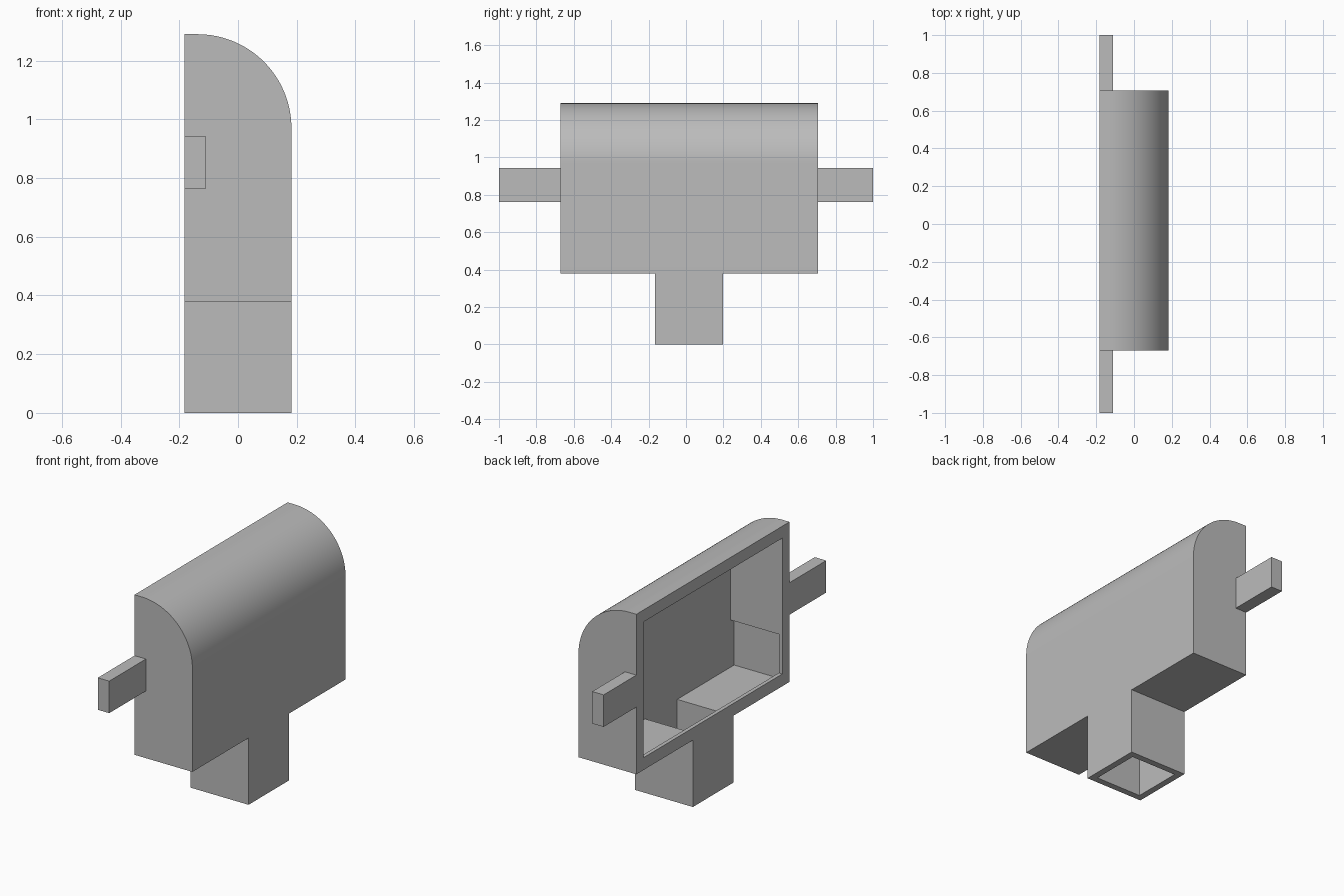
import bpy, bmesh, math

cube = bpy.data.objects.get("Cube")
if cube:
    bpy.data.objects.remove(cube, do_unlink=True)

grey = bpy.data.materials.new("plain_grey")
grey.use_nodes = True
colour = (0.5, 0.5, 0.5, 1)
grey.diffuse_color = colour
grey.node_tree.nodes["Principled BSDF"].inputs["Base Color"].default_value = colour


def prism(name, profile, y0, y1):
    """Extrude an (x, z) profile along y."""
    bm = bmesh.new()
    face = bm.faces.new([bm.verts.new((x, y0, z)) for x, z in profile])
    out = bmesh.ops.extrude_face_region(bm, geom=[face])
    verts = [v for v in out["geom"] if isinstance(v, bmesh.types.BMVert)]
    bmesh.ops.translate(bm, verts=verts, vec=(0, y1 - y0, 0))
    bmesh.ops.recalc_face_normals(bm, faces=bm.faces)
    mesh = bpy.data.meshes.new(name)
    bm.to_mesh(mesh)
    bm.free()
    mesh.materials.append(grey)
    obj = bpy.data.objects.new(name, mesh)
    bpy.context.collection.objects.link(obj)
    return obj


def box(name, x0, x1, y0, y1, z0, z1):
    return prism(name, [(x0, z0), (x1, z0), (x1, z1), (x0, z1)], y0, y1)


def rounded(x0, x1, z0, z1, radius):
    """Upright outline with one rounded upper corner."""
    arc = []
    for i in range(33):
        a = math.pi / 2 * i / 32
        arc.append((x1 - radius + radius * math.cos(a), z1 - radius + radius * math.sin(a)))
    return [(x0, z0), (x1, z0)] + arc + [(x0, z1)]


def cut(obj, cutter):
    mod = obj.modifiers.new("cut", 'BOOLEAN')
    mod.operation = 'DIFFERENCE'
    mod.solver = 'EXACT'
    mod.object = cutter
    bpy.context.view_layer.objects.active = obj
    bpy.ops.object.modifier_apply(modifier=mod.name)


W = 0.182
FRONT, BACK = -0.67, 0.706
BASE, TOP = 0.38, 1.29

# Housing with a rounded shoulder, and the hollow chute below it
housing = prism("housing", rounded(-W, W, BASE, TOP, 0.32), FRONT, BACK)
chute = box("chute", -W, W, -0.165, 0.198, 0, BASE)

# Main cavity, wider lower pocket behind the lip, and chute bore
cavity = prism("cavity_cutter", rounded(-0.4, 0.145, 0.45, 1.222, 0.252),
               FRONT + 0.065, BACK - 0.065)
pocket = box("pocket_cutter", -0.16, 0.145, FRONT + 0.03, BACK - 0.03, 0.4, 0.67)
bore = box("bore_cutter", -0.145, 0.145, -0.128, 0.161, -0.1, 0.5)
for cutter in (cavity, pocket, bore):
    cut(housing, cutter)
cut(chute, bore)
for cutter in (cavity, pocket, bore):
    bpy.data.objects.remove(cutter, do_unlink=True)

# Mounting arms at both ends
box("front_arm", -W, -0.11, -1, FRONT, 0.762, 0.944)
box("back_arm", -W, -0.11, BACK, 1, 0.762, 0.944)

# Smooth only the rounded shoulder
bpy.ops.object.select_all(action='DESELECT')
housing.select_set(True)
bpy.context.view_layer.objects.active = housing
bpy.ops.object.shade_smooth_by_angle(angle=math.radians(25))
